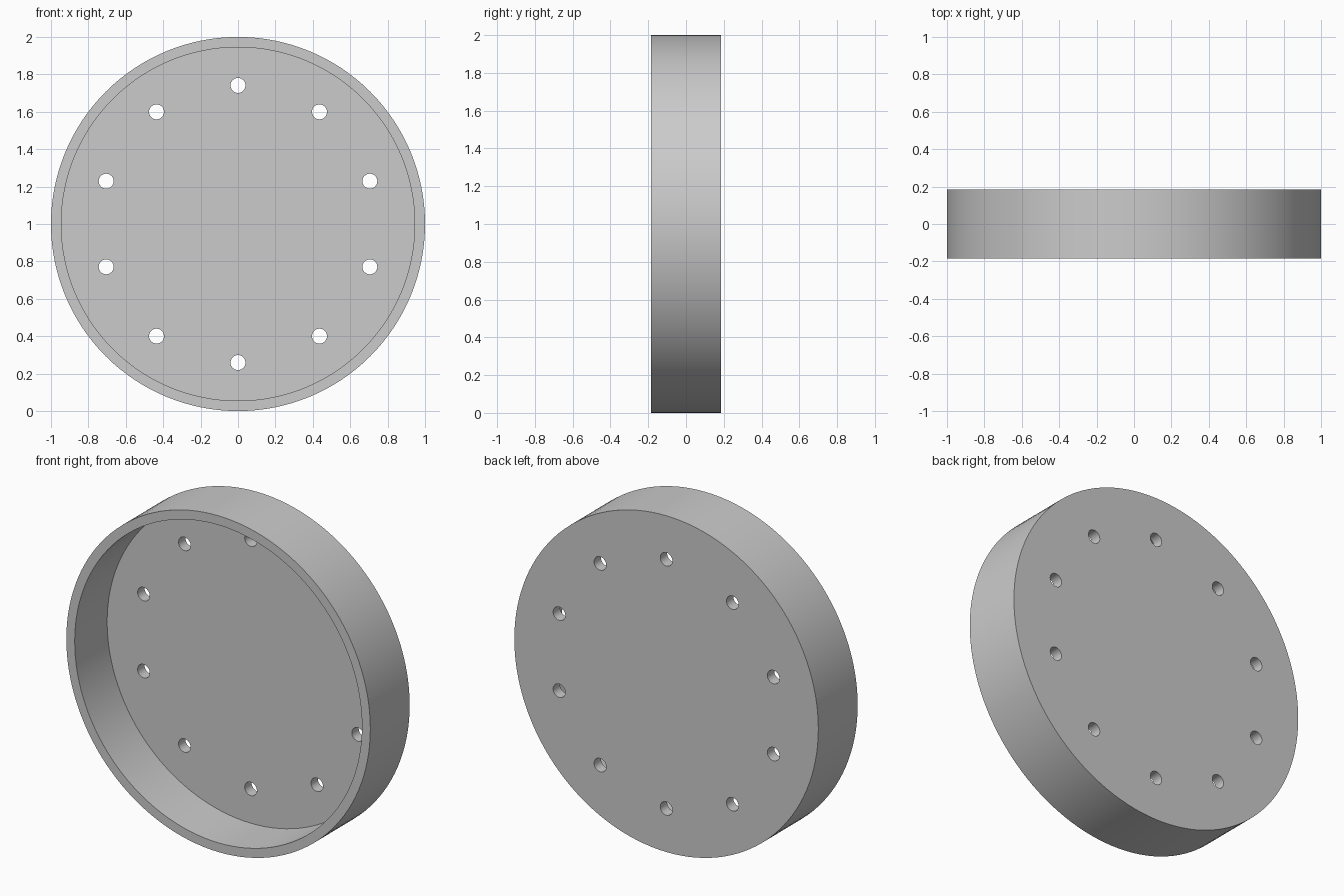
import bpy, bmesh, math
from mathutils import Matrix, Vector

if "Cube" in bpy.data.objects:
    bpy.data.objects.remove(bpy.data.objects["Cube"])

SEG = 128
CENTRE_Z = 1.0
HALF = 0.185          # half the depth
FLOOR_Y = 0.12        # front face of the back plate
R_OUT, R_IN = 1.0, 0.945
HOLES, HOLE_RING, HOLE_R = 10, 0.741, 0.04

grey = bpy.data.materials.new("light_grey")
grey.diffuse_color = (0.6, 0.6, 0.6, 1)
grey.use_nodes = True
grey.node_tree.nodes["Principled BSDF"].inputs["Base Color"].default_value = grey.diffuse_color


def ring(bm, radius, y, segments):
    """Circle of vertices facing the y axis."""
    return [bm.verts.new((radius * math.cos(2 * math.pi * i / segments), y,
                          CENTRE_Z + radius * math.sin(2 * math.pi * i / segments)))
            for i in range(segments)]


def new_object(name, bm):
    bmesh.ops.recalc_face_normals(bm, faces=bm.faces[:])
    mesh = bpy.data.meshes.new(name)
    bm.to_mesh(mesh)
    bm.free()
    mesh.materials.append(grey)
    obj = bpy.data.objects.new(name, mesh)
    bpy.context.collection.objects.link(obj)
    return obj


# Round pan: back disc, outer wall, front rim, inner wall, recessed floor
bm = bmesh.new()
rings = [ring(bm, r, y, SEG) for r, y in
         ((R_OUT, HALF), (R_OUT, -HALF), (R_IN, -HALF), (R_IN, FLOOR_Y))]
for a, b in zip(rings, rings[1:]):
    for i in range(SEG):
        j = (i + 1) % SEG
        bm.faces.new((a[i], a[j], b[j], b[i]))
bm.faces.new(rings[0])
bm.faces.new(rings[-1])
pan = new_object("round_pan", bm)

# Cutters for the ring of through holes
bm = bmesh.new()
for k in range(HOLES):
    a = math.pi / 2 + 2 * math.pi * k / HOLES
    pos = Vector((HOLE_RING * math.cos(a), HALF, CENTRE_Z + HOLE_RING * math.sin(a)))
    bmesh.ops.create_cone(bm, cap_ends=True, segments=32, radius1=HOLE_R,
                          radius2=HOLE_R, depth=0.3,
                          matrix=Matrix.Translation(pos) @ Matrix.Rotation(math.pi / 2, 4, 'X'))
cutter = new_object("hole_cutter", bm)
cutter.hide_render = True

# Cut the holes, then discard the cutter
bpy.context.view_layer.objects.active = pan
pan.select_set(True)
mod = pan.modifiers.new("holes", 'BOOLEAN')
mod.operation = 'DIFFERENCE'
mod.solver = 'EXACT'
mod.object = cutter
bpy.ops.object.modifier_apply(modifier=mod.name)
bpy.data.objects.remove(cutter)

# Smooth curved walls, sharp rims
bpy.ops.object.shade_smooth_by_angle(angle=math.radians(30))
